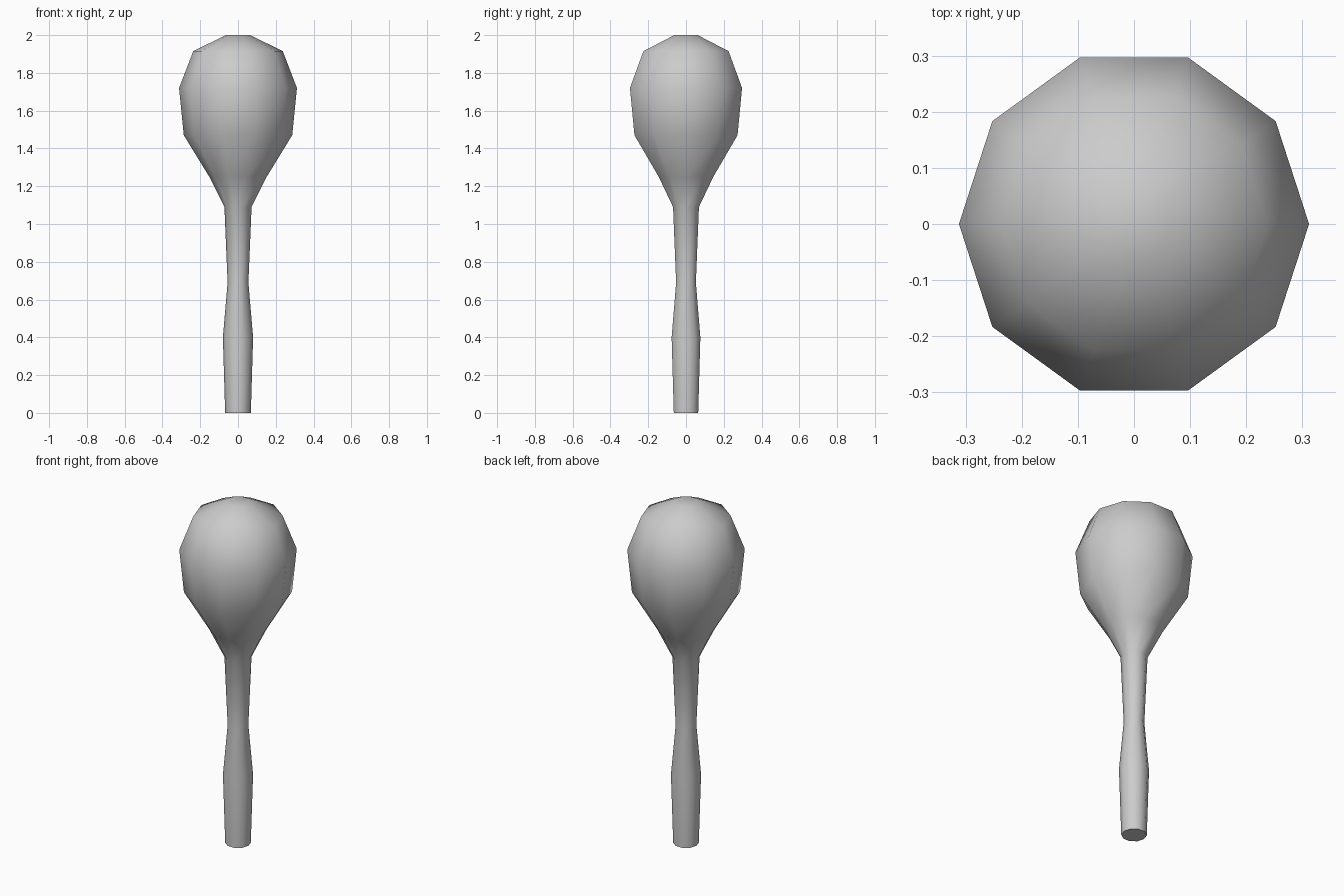
import bpy
import bmesh
from math import cos, sin, pi, radians

cube = bpy.data.objects.get("Cube")
if cube:
    bpy.data.objects.remove(cube, do_unlink=True)

SIDES = 10
# (radius, height) from the handle's butt to the crown of the head
PROFILE = [(0.068, 0), (0.08, 0.4), (0.055, 0.69), (0.072, 1.09), (0.152, 1.25),
           (0.287, 1.47), (0.312, 1.72), (0.237, 1.915), (0.065, 2.0)]

grey = bpy.data.materials.new("plain grey")
grey.use_nodes = True
colour = (0.6, 0.6, 0.6, 1)
grey.diffuse_color = colour
grey.node_tree.nodes["Principled BSDF"].inputs["Base Color"].default_value = colour


def turned_part(name, profile):
    """Closed ten-sided turning around the z axis."""
    bm = bmesh.new()
    rings = [[bm.verts.new((r * cos(2 * pi * i / SIDES), r * sin(2 * pi * i / SIDES), z))
              for i in range(SIDES)] for r, z in profile]
    for low, high in zip(rings, rings[1:]):
        for i in range(SIDES):
            j = (i + 1) % SIDES
            bm.faces.new((low[i], low[j], high[j], high[i]))
    bm.faces.new(rings[0][::-1])
    bm.faces.new(rings[-1])
    mesh = bpy.data.meshes.new(name)
    bm.to_mesh(mesh)
    bm.free()
    mesh.materials.append(grey)
    obj = bpy.data.objects.new(name, mesh)
    bpy.context.collection.objects.link(obj)
    return obj


# Handle and head are one continuous turned body
shaker = turned_part("shaker_body", PROFILE)
bpy.ops.object.select_all(action='DESELECT')
shaker.select_set(True)
bpy.context.view_layer.objects.active = shaker
bpy.ops.object.shade_smooth_by_angle(angle=radians(60))
